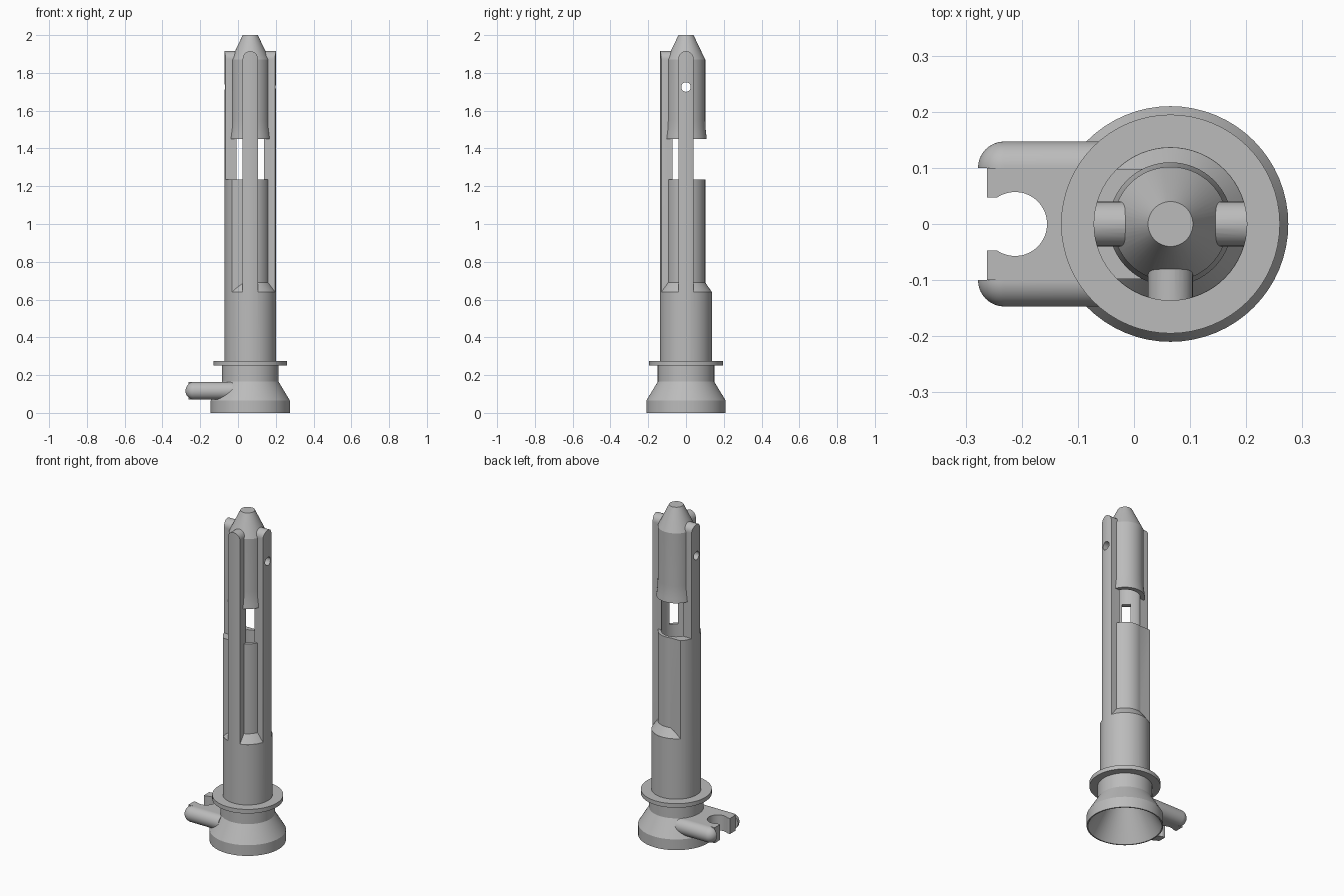
import bpy, bmesh, math
from mathutils import Matrix

if "Cube" in bpy.data.objects:
    bpy.data.objects.remove(bpy.data.objects["Cube"])

AX = 0.065          # x of the main axis
SEG = 64
mat = bpy.data.materials.new("plain_gray")
mat.diffuse_color = (0.5, 0.5, 0.5, 1)
mat.use_nodes = True
mat.node_tree.nodes["Principled BSDF"].inputs["Base Color"].default_value = mat.diffuse_color


def finish(name, bm):
    bmesh.ops.recalc_face_normals(bm, faces=bm.faces[:])
    me = bpy.data.meshes.new(name)
    bm.to_mesh(me)
    bm.free()
    me.materials.append(mat)
    ob = bpy.data.objects.new(name, me)
    bpy.context.collection.objects.link(ob)
    return ob


def lathe(name, profile, matrix=None):
    """Closed solid of revolution from (radius, z) points, capped at both ends."""
    bm = bmesh.new()
    rings = [[bm.verts.new((r * math.cos(2 * math.pi * i / SEG),
                            r * math.sin(2 * math.pi * i / SEG), z))
              for i in range(SEG)] for r, z in profile]
    for a, b in zip(rings, rings[1:]):
        for i in range(SEG):
            j = (i + 1) % SEG
            bm.faces.new((a[i], a[j], b[j], b[i]))
    bm.faces.new(rings[0])
    bm.faces.new(rings[-1])
    bm.transform(matrix or Matrix.Translation((AX, 0, 0)))
    return finish(name, bm)


def box(name, x0, x1, y0, y1, z0, z1):
    bm = bmesh.new()
    bmesh.ops.create_cube(bm, size=1)
    for v in bm.verts:
        v.co = (x1 if v.co.x > 0 else x0, y1 if v.co.y > 0 else y0,
                z1 if v.co.z > 0 else z0)
    return finish(name, bm)


def rib(name, angle):
    """Upright bar with an arched top, pointing out from the axis."""
    pts = [(-0.04, 0.5)] + [(-0.04 * math.cos(math.pi * i / 16),
                             1.875 + 0.04 * math.sin(math.pi * i / 16))
                            for i in range(17)] + [(0.04, 0.5)]
    bm = bmesh.new()
    f = bm.faces.new([bm.verts.new((0.05, y, z)) for y, z in pts])
    ext = bmesh.ops.extrude_face_region(bm, geom=[f])["geom"]
    for v in ext:
        if isinstance(v, bmesh.types.BMVert):
            v.co.x = 0.2
    bm.transform(Matrix.Translation((AX, 0, 0)) @ Matrix.Rotation(angle, 4, 'Z'))
    return finish(name, bm)


def boolean(ob, other, op, keep=False):
    m = ob.modifiers.new("cut", 'BOOLEAN')
    m.operation, m.object, m.solver = op, other, 'EXACT'
    dg = bpy.context.evaluated_depsgraph_get()
    dg.update()
    me = bpy.data.meshes.new_from_object(ob.evaluated_get(dg))
    ob.modifiers.clear()
    ob.data = me
    if not keep:
        bpy.data.objects.remove(other)


# Ribs, left wall and lower tube, trimmed to one outer cylinder
shaft = box("shaft", AX - 0.2, AX + 0.2, -0.2, 0.2, 0.2, 0.64)
boolean(shaft, box("left_wall", AX - 0.19, AX - 0.01, -0.098, 0.098, 0.45, 1.235), 'UNION')
for a in (0, math.pi, -math.pi / 2):
    boolean(shaft, rib("rib", a), 'UNION')
boolean(shaft, lathe("trim", [(0.137, 0.26), (0.137, 1.95)]), 'INTERSECT')

# Slimmer inner tube with sloped shoulder
boolean(shaft, lathe("inner_tube", [(0.1365, 0.3), (0.1365, 0.641),
                                    (0.102, 0.69), (0.102, 1.2345)]), 'UNION')
# Pointed head, slightly flared at its lower rim
boolean(shaft, lathe("head", [(0.110, 1.45), (0.107, 1.475), (0.103, 1.51), (0.102, 1.55),
                              (0.102, 1.87), (0.04, 2.0)]), 'UNION')
# Flared foot and flange
boolean(shaft, lathe("foot", [(0.21, 0), (0.21, 0.065), (0.15, 0.165), (0.15, 0.25),
                              (0.195, 0.25), (0.195, 0.275), (0.1, 0.275)]), 'UNION')

# Hollow interior: funnel, bore and tapered end
bore = lathe("bore", [(0.2085, -0.01), (0.203, 0), (0.083, 0.2), (0.083, 1.84), (0.03, 1.94)])
boolean(shaft, bore, 'DIFFERENCE', keep=True)

# Cross hole through the side ribs
boolean(shaft, lathe("cross_hole", [(0.025, -0.4), (0.025, 0.4)],
                     Matrix.Translation((AX, 0, 1.725)) @ Matrix.Rotation(math.pi / 2, 4, 'Y')),
        'DIFFERENCE')

# Clip plate with round seat and narrower mouth
R, ZC = 0.047, 0.117
plate = box("clip_plate", -0.262, 0.0, -0.1, 0.1, ZC - R, ZC + R)
boolean(plate, lathe("seat_cut", [(0.057, 0), (0.057, 0.3)],
                     Matrix.Translation((-0.212, 0, 0))), 'DIFFERENCE')
boolean(plate, box("mouth_cut", -0.3, -0.22, -0.047, 0.047, 0, 0.3), 'DIFFERENCE')
boolean(plate, bore, 'DIFFERENCE', keep=True)
parts = [shaft, plate]

# Half-round rails along both sides of the clip
rail_profile = [(R * math.sin(t), -R * math.cos(t))
                for t in [math.pi / 2 * max(i, 0.1) / 10 for i in range(11)]] + [(R, 0.201)]
for name, s in (("front_rail", -1), ("back_rail", 1)):
    ob = lathe(name, rail_profile, Matrix.Translation((-0.231, s * 0.1, ZC))
               @ Matrix.Rotation(math.pi / 2, 4, 'Y'))
    boolean(ob, box("rail_cut", -0.5, 0.5, min(0, s * 0.1), max(0, s * 0.1), -0.1, 0.4),
            'DIFFERENCE')
    boolean(ob, bore, 'DIFFERENCE', keep=True)
    parts.append(ob)
bpy.data.objects.remove(bore)

# Smooth curved faces, keep edges crisp
for ob in parts:
    bpy.ops.object.select_all(action='DESELECT')
    ob.select_set(True)
    bpy.context.view_layer.objects.active = ob
    bpy.ops.object.shade_smooth_by_angle(angle=math.radians(20))
